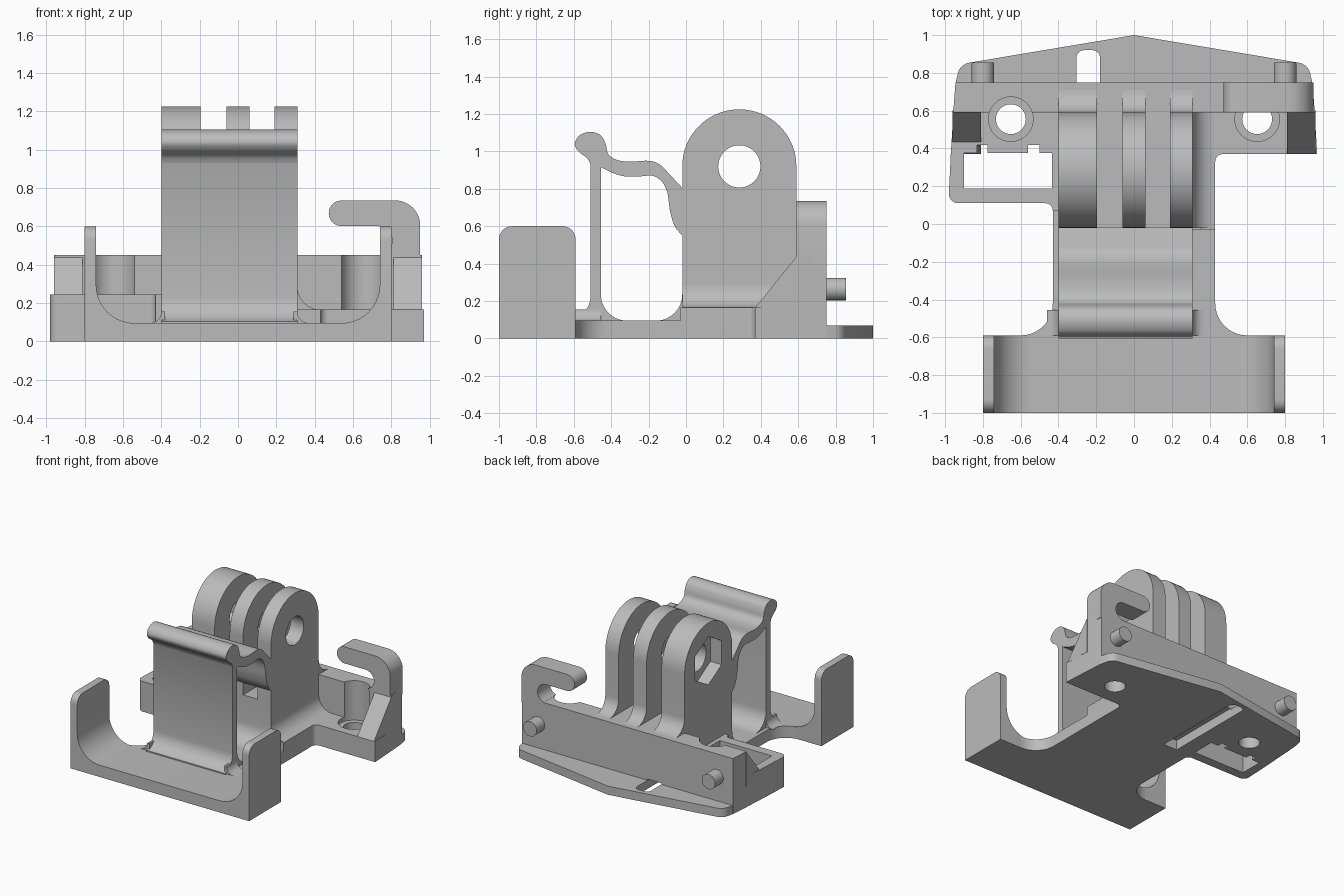
import bpy, bmesh, math

cube = bpy.data.objects.get("Cube")
if cube:
    bpy.data.objects.remove(cube, do_unlink=True)

# One plain grey plastic
GREY = (0.5, 0.5, 0.5, 1.0)
plastic = bpy.data.materials.new("grey plastic")
plastic.use_nodes = True
plastic.diffuse_color = GREY
for node in plastic.node_tree.nodes:
    if node.type == 'BSDF_PRINCIPLED':
        node.inputs["Base Color"].default_value = GREY


def arc(cx, cy, radius, start, end, steps=10):
    """Points on a circular arc, angles in degrees."""
    angles = [math.radians(start + (end - start) * i / steps) for i in range(steps + 1)]
    return [(cx + radius * math.cos(a), cy + radius * math.sin(a)) for a in angles]


def circle(cx, cy, radius, sides=40, turn=0):
    return arc(cx, cy, radius, turn, turn + 360, sides)[:-1]


def smooth_path(points, steps=5):
    """Catmull-Rom curve through the points."""
    padded = [points[0]] + points + [points[-1]]
    result = []
    for a, b, c, d in zip(padded, padded[1:], padded[2:], padded[3:]):
        for i in range(steps):
            t = i / steps
            result.append(tuple(
                q + t / 2 * (r - p + t * (2 * p - 5 * q + 4 * r - s + t * (3 * (q - r) + s - p)))
                for p, q, r, s in zip(a, b, c, d)))
    return result + [points[-1]]


def mirror(points):
    return [(-x, y) for x, y in reversed(points)]


def prism(name, axis, points, low, high):
    """Extrude a closed outline along an axis."""
    place = {'X': lambda p, t: (t, p[0], p[1]),
             'Y': lambda p, t: (p[0], t, p[1]),
             'Z': lambda p, t: (p[0], p[1], t)}[axis]
    bm = bmesh.new()
    bottom = [bm.verts.new(place(p, low)) for p in points]
    top = [bm.verts.new(place(p, high)) for p in points]
    bm.faces.new(bottom)
    bm.faces.new(top)
    for i in range(len(points)):
        j = (i + 1) % len(points)
        bm.faces.new((bottom[i], bottom[j], top[j], top[i]))
    bmesh.ops.recalc_face_normals(bm, faces=bm.faces)
    mesh = bpy.data.meshes.new(name)
    bm.to_mesh(mesh)
    bm.free()
    mesh.materials.append(plastic)
    obj = bpy.data.objects.new(name, mesh)
    bpy.context.collection.objects.link(obj)
    parts.append(obj)
    return obj


def cut(targets, axis, points, low, high):
    """Subtract an extruded outline from each target."""
    cutter = prism("cutter", axis, points, low, high)
    parts.remove(cutter)
    cutter.hide_render = True
    for target in targets:
        mod = target.modifiers.new("cut", 'BOOLEAN')
        mod.operation = 'DIFFERENCE'
        mod.solver = 'EXACT'
        mod.object = cutter
        bpy.context.view_layer.objects.active = target
        bpy.ops.object.modifier_apply(modifier=mod.name)
    bpy.data.objects.remove(cutter, do_unlink=True)


parts = []
LEFT, RIGHT = -0.4, 0.31      # sides of the central block
FLOOR, SHELF, LEDGE, WALL = 0.095, 0.165, 0.245, 0.45
BACK = 0.59                   # front plane of the rear wall

# Front cradle: U profile with rounded arm tops
half = arc(.54, FLOOR + .2, .2, -90, 0) + [(.74, .6), (.8, .6), (.8, 0)]
cradle = prism("front_cradle", 'Y', half + mirror(half), -1, -BACK)
bm = bmesh.new()
bm.from_mesh(cradle.data)
tips = [e for e in bm.edges if all(v.co.z > .59 for v in e.verts)
        and abs(e.verts[0].co.y - e.verts[1].co.y) < .01]
bmesh.ops.bevel(bm, geom=tips, offset=.07, segments=8, profile=.5, affect='EDGES')
bm.to_mesh(cradle.data)
bm.free()

# Neck plate flaring into the cradle
side = [(.6, -.62)] + arc(.6, -.42, .17, 270, 180) + [(.43, .62)]
neck = prism("neck_plate", 'Z', side + mirror(side), 0, FLOOR)

# Rear floors: low shelf on one side, deeper framed ledge on the other
right_floor = prism("right_shelf", 'Z',
                    [(.3, -.03), (.43, -.03)] + arc(.47, .33, .04, 180, 90)
                    + [(.97, .37), (.955, .61), (.3, .61)], 0, SHELF)
left_floor = prism("left_ledge", 'Z',
                   [(-.4, .61), (-.955, .61), (-.97, .37)] + arc(-.93, .16, .05, 180, 270)
                   + arc(-.47, .07, .04, 90, 0) + [(-.4, .07)], 0, LEDGE)

# Rear wall and thin pointed flange
rear_wall = prism("rear_wall", 'Z',
                  [(-.957, BACK), (.957, BACK), (.945, .75), (-.945, .75)], 0, WALL)
edge = [(.946, .74)] + arc(.86, .78, .075, 10, 80)
flange = prism("rear_flange", 'Z', edge + [(0, 1)] + mirror(edge), 0, .07)

# Sloped gussets and rear pins on both sides
for label, sign in (("right", 1), ("left", -1)):
    low, high = sorted((sign * .81, sign * .96))
    prism(label + "_gusset", 'X', [(.37, SHELF), (BACK + .01, WALL), (BACK + .01, SHELF)], low, high)
    prism(label + "_pin", 'Y', circle(sign * .8, .264, .06), .72, .855)

# Cable hook standing on the rear wall
prism("cable_hook", 'Y',
      [(.95, .4)] + arc(.82, .605, .13, 0, 90) + arc(.54, .668, .067, 90, 270)
      + arc(.73, .526, .075, 90, -75) + [(.8, .4)], BACK, .75)

# Central block with a filleted front foot and side fillet
prism("central_block", 'X',
      arc(-.16, FLOOR + .14, .14, 270, 360)
      + [(-.02, WALL), (.6, WALL), (.6, .09), (-.16, .09)], LEFT, RIGHT)
prism("block_side_fillet", 'Y',
      arc(.43, SHELF + .12, .12, 180, 270) + [(.3, SHELF), (.3, SHELF + .12)], -.02, .6)

# Three mounting prongs with a shared bolt hole
EYE = (.285, .92)
outline = (arc(*EYE, .305, 180, 0, 32) + arc(.71, WALL + .12, .12, 180, 270)
           + [(.71, .4), (-.02, .4)])
prongs = [prism(name + "_prong", 'X', outline, low, high) for name, low, high in
          (("left", LEFT, -.195), ("middle", -.06, .06), ("right", .19, RIGHT))]
cut(prongs, 'X', circle(*EYE, .113), -1, 1)
cut(prongs[:1], 'X', circle(*EYE, .195, 6, 30), -1, LEFT + .1)

# Spring latch: upright, rounded lip and curved bridge back to the prongs
foot = arc(-.64, .23, .13, -75, 0)
lip = smooth_path([(-.51, .93), (-.53, .965), (-.575, 1.0), (-.595, 1.04), (-.57, 1.085),
                   (-.51, 1.105), (-.455, 1.085), (-.43, 1.04), (-.415, .985), (-.37, .955),
                   (-.3, .945), (-.2, .95), (-.14, .93), (-.09, .88), (-.015, .8)])
under = smooth_path([(-.015, .545), (-.06, .6), (-.085, .68), (-.1, .78), (-.13, .84),
                     (-.18, .87), (-.25, .866), (-.32, .866), (-.38, .88), (-.455, .915)])
heel = arc(-.315, FLOOR + .14, .14, 180, 270)
prism("spring_latch", 'X', foot + lip + under + heel + [(-.315, .06), (foot[0][0], .06)],
      LEFT, RIGHT)

# Small fillets beside the latch foot
flare = arc(.06, FLOOR + .06, .06, 180, 270) + [(-.02, FLOOR), (-.02, FLOOR + .06)]
prism("latch_right_fillet", 'Y', [(RIGHT + x, z) for x, z in flare], -BACK, -.455)
prism("latch_left_fillet", 'Y', [(LEFT + x, z) for x, z in mirror(flare)], -BACK, -.455)

# Screw holes with counterbores that bite into the rear wall
for sign, floor in ((1, right_floor), (-1, left_floor)):
    cut([floor, rear_wall], 'Z', circle(sign * .652, .555, .118), .13, 1)
    cut([floor], 'Z', circle(sign * .652, .555, .079), -1, 1)
    cut([rear_wall], 'Z', circle(sign * .652, .555, .079), -1, 1)

# Notched window in the left ledge
top, notch = .375, .418
cut([left_floor], 'Z',
    [(-.9, .187), (-.434, .187), (-.434, top), (-.5, top), (-.5, notch), (-.56, notch),
     (-.56, top), (-.775, top), (-.775, notch), (-.83, notch), (-.83, top), (-.9, top)], -1, 1)

# Long slot in the underside, open through the flange
cut([neck, rear_wall, flange], 'Z',
    [(-.305, .13), (-.18, .13)] + arc(-.22, .88, .04, 0, 90) + arc(-.265, .88, .04, 90, 180),
    -1, .08)

# Smooth curved faces, keep hard edges crisp
bpy.ops.object.select_all(action='DESELECT')
for part in parts:
    part.select_set(True)
bpy.context.view_layer.objects.active = parts[0]
bpy.ops.object.shade_smooth_by_angle(angle=math.radians(30))
